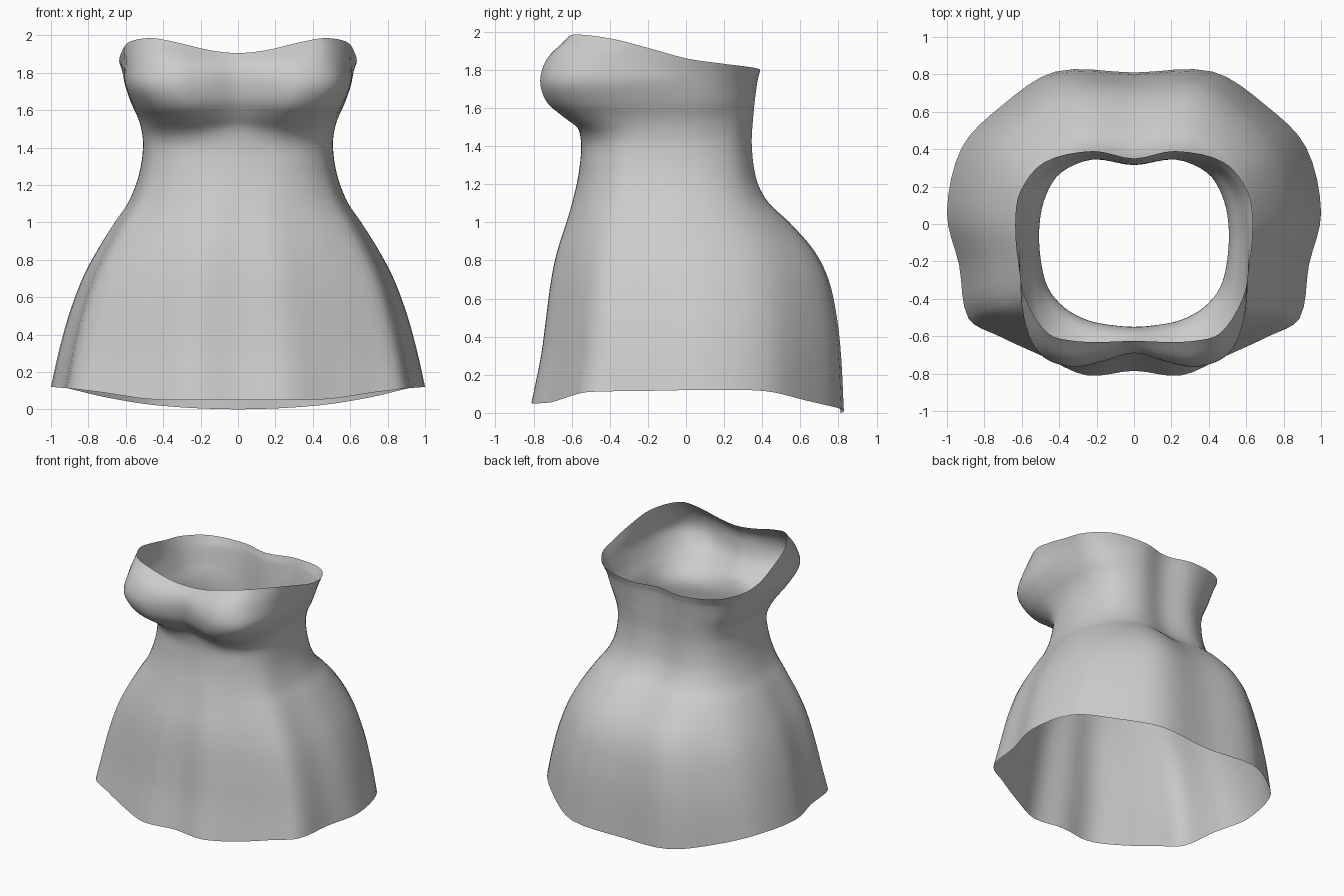
import bpy
import bmesh
from mathutils import Vector

cube = bpy.data.objects.get("Cube")
if cube:
    bpy.data.objects.remove(cube, do_unlink=True)

# Half outlines, running from the front centre round the left side to the back centre
HEM = [(0, -.785), (.25, -.81), (.48, -.71), (.72, -.6), (.885, -.505), (.935, -.22),
       (1, .06), (.92, .41), (.71, .63), (.42, .815), (0, .81)]
WAIST = [(0, -.55), (.13, -.54), (.25, -.515), (.37, -.45), (.46, -.34), (.5, -.18),
         (.505, 0), (.47, .155), (.39, .275), (.22, .345), (0, .315)]
BUST = [(0, -.69), (.17, -.735), (.34, -.765), (.51, -.69), (.59, -.49), (.605, -.2),
        (.6, 0), (.57, .17), (.46, .3), (.23, .375), (0, .335)]
RIM = [(0, -.625), (.15, -.63), (.32, -.625), (.46, -.585), (.58, -.4), (.62, -.2),
       (.635, 0), (.61, .17), (.48, .33), (.22, .39), (0, .35)]
HEM_Z = [.05, .05, .055, .09, .11, .115, .12, .115, .065, .02, 0]
RIM_Z = [1.905, 1.92, 1.96, 1.985, 1.965, 1.915, 1.86, 1.835, 1.815, 1.8, 1.795]

# Height, then how far the side, front and back have flared from the waist
SKIRT = [(.3, .92, .81, .97), (.5, .81, .71, .925), (.7, .66, .61, .835),
         (.85, .5, .49, .68), (1, .31, .31, .41), (1.1, .17, .2, .19),
         (1.2, .08, .1, .07), (1.3, .025, .03, .02)]
BODICE = [(1.48, .06, .14, .06), (1.55, .25, .5, .25), (1.63, .62, .86, .5),
          (1.74, 1, 1, 1)]


def mix(a, b, t):
    return a + (b - a) * t


def blended_row(inner, outer, level):
    z, side, front, back = level
    return [Vector((mix(a[0], b[0], side),
                    mix(a[1], b[1], front if b[1] < 0 else back), z))
            for a, b in zip(inner, outer)]


def edge_row(outline, heights):
    return [Vector((x, y, z)) for (x, y), z in zip(outline, heights)]


def smooth_line(points, before, after, steps):
    """Curve through every point, with a guide point beyond each end."""
    p = [before] + points + [after]
    line = []
    for i in range(1, len(p) - 2):
        a, b, c, d = p[i - 1:i + 3]
        span = (c - b).length
        leave = (c - a) * span / (span + (b - a).length)
        arrive = (d - b) * span / (span + (d - c).length)
        for s in range(steps):
            t = s / steps
            ease = t * t * (3 - 2 * t)
            line.append(b.lerp(c, ease) + leave * t * (1 - t) ** 2
                        - arrive * t * t * (1 - t))
    return line + [points[-1]]


def flip(p):
    return Vector((-p.x, p.y, p.z))


def build_dress():
    # Skirt rows from the hem up to the waist
    rows = [edge_row(HEM, HEM_Z)]
    rows += [blended_row(WAIST, HEM, level) for level in SKIRT]
    rows.append([Vector((x, y, 1.41)) for x, y in WAIST])

    # Bodice rows, lifted a little between the two cups
    for level in BODICE:
        row = blended_row(WAIST, BUST, level)
        for p in row:
            if p.y < 0:
                p.z += .025 * max(0, 1 - p.x / .3)
        rows.append(row)

    # Neckline, with the cups curving over towards it
    rim = edge_row(RIM, RIM_Z)
    rows.append([Vector((mix(a.x, b.x, .5), mix(a.y, b.y, .25 if a.y < 0 else .5),
                         mix(a.z, b.z, .53))) for a, b in zip(rows[-1], rim)])
    rows.append(rim)

    # Refine around the body, then up each column
    rows = [smooth_line(r, flip(r[1]), flip(r[-2]), 4) for r in rows]
    columns = [list(c) for c in zip(*rows)]
    columns = [smooth_line(c, c[0] * 2 - c[1], c[-1] * 2 - c[-2], 4) for c in columns]

    # Close the loop with the mirrored half
    columns += [[flip(p) for p in c] for c in columns[-2:0:-1]]
    bm = bmesh.new()
    grid = [[bm.verts.new(p) for p in c] for c in columns]
    for i, left in enumerate(grid):
        right = grid[(i + 1) % len(grid)]
        for j in range(len(left) - 1):
            bm.faces.new((left[j], right[j], right[j + 1], left[j + 1]))
    for face in bm.faces:
        face.smooth = True
    mesh = bpy.data.meshes.new("dress")
    bm.to_mesh(mesh)
    bm.free()
    return mesh


# Plain grey cloth
cloth = bpy.data.materials.new("grey_cloth")
cloth.use_nodes = True
colour = (.6, .6, .6, 1)
cloth.diffuse_color = colour
cloth.node_tree.nodes["Principled BSDF"].inputs["Base Color"].default_value = colour

dress = bpy.data.objects.new("dress", build_dress())
dress.data.materials.append(cloth)
bpy.context.collection.objects.link(dress)
